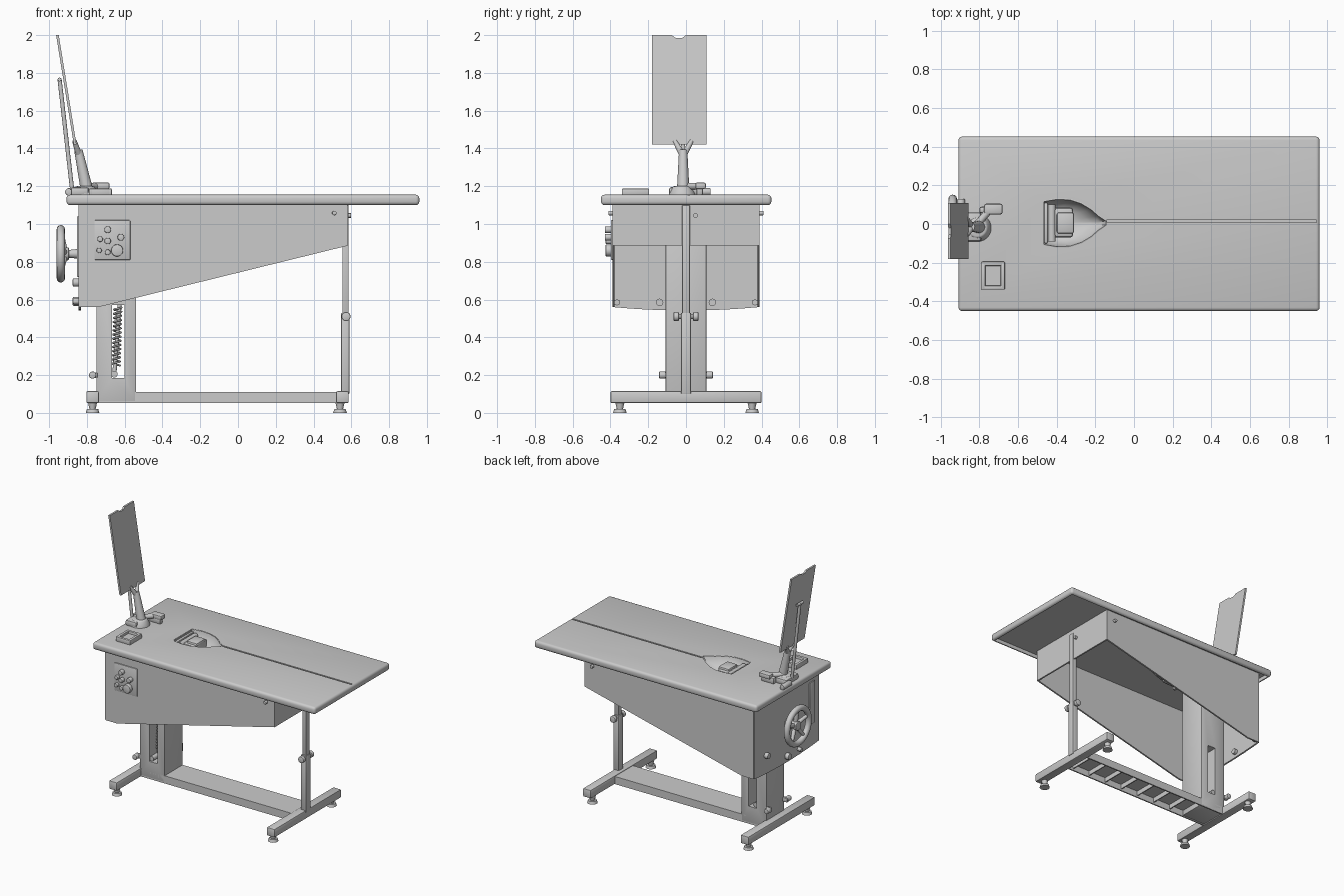
import bpy, bmesh, math
from mathutils import Vector

if "Cube" in bpy.data.objects:
    bpy.data.objects.remove(bpy.data.objects["Cube"])

def finish(name, bm):
    bmesh.ops.recalc_face_normals(bm, faces=bm.faces)
    me = bpy.data.meshes.new(name)
    bm.to_mesh(me)
    bm.free()
    ob = bpy.data.objects.new(name, me)
    bpy.context.collection.objects.link(ob)
    return ob

def bevel(bm, r, seg):
    edges = [e for e in bm.edges if len(e.link_faces) == 2 and e.calc_face_angle() > 0.6]
    bmesh.ops.bevel(bm, geom=edges, offset=r, segments=seg, affect='EDGES', profile=0.5)

def prism(name, pts, axis, a, b, r=0, seg=2):
    """Extrude a 2D outline along x (y,z), y (x,z) or z (x,y)."""
    put = {'x': lambda p, d: (d, p[0], p[1]), 'y': lambda p, d: (p[0], d, p[1]),
           'z': lambda p, d: (p[0], p[1], d)}[axis]
    bm = bmesh.new()
    lo = [bm.verts.new(put(p, a)) for p in pts]
    hi = [bm.verts.new(put(p, b)) for p in pts]
    bm.faces.new(lo)
    bm.faces.new(hi)
    n = len(pts)
    for i in range(n):
        bm.faces.new((lo[i], lo[(i + 1) % n], hi[(i + 1) % n], hi[i]))
    bmesh.ops.recalc_face_normals(bm, faces=bm.faces)
    if r:
        bevel(bm, r, seg)
    return finish(name, bm)

def box(name, x0, x1, y0, y1, z0, z1, r=0, seg=2):
    return prism(name, [(x0, y0), (x1, y0), (x1, y1), (x0, y1)], 'z', z0, z1, r, seg)

def rod(name, p, q, r, r2=None, sides=20, bev=0):
    p, q = Vector(p), Vector(q)
    bm = bmesh.new()
    bmesh.ops.create_cone(bm, cap_ends=True, segments=sides, radius1=r,
                          radius2=r if r2 is None else r2, depth=(q - p).length)
    if bev:
        bevel(bm, bev, 2)
    rot = (q - p).to_track_quat('Z', 'Y').to_matrix().to_4x4()
    bm.transform(rot)
    bmesh.ops.translate(bm, verts=bm.verts, vec=(p + q) / 2)
    return finish(name, bm)

def tube(name, pts, r, cyclic=False):
    cu = bpy.data.curves.new(name, 'CURVE')
    cu.dimensions = '3D'
    cu.bevel_depth, cu.bevel_resolution, cu.use_fill_caps = r, 4, True
    sp = cu.splines.new('POLY')
    sp.points.add(len(pts) - 1)
    for s, p in zip(sp.points, pts):
        s.co = (*p, 1)
    sp.use_cyclic_u = cyclic
    ob = bpy.data.objects.new(name, cu)
    bpy.context.collection.objects.link(ob)
    return ob

cutters = []
def cut(ob, cutter):
    m = ob.modifiers.new('cut', 'BOOLEAN')
    m.operation, m.solver, m.object = 'DIFFERENCE', 'EXACT', cutter
    cutter.hide_render = True
    cutters.append(cutter)

# Table top: hollow below, with long slot and teardrop opening
half = [(-.47, .115), (-.40, .128), (-.33, .125), (-.27, .105), (-.22, .075), (-.18, .04), (-.14, .012)]
CY = 0.005
drop = [(x, CY + w) for x, w in half] + [(x, CY - w) for x, w in reversed(half)]
top = box('table_top', -.908, .96, -.45, .452, 1.10, 1.155, .018, 3)
cut(top, box('cut_underside', -.888, .94, -.43, .432, 1.0, 1.128))
cut(top, prism('cut_opening', drop, 'z', 1.0, 1.3))
cut(top, box('cut_slot', -.16, .945, .008, .020, 1.138, 1.3))

# Bowl lofted from shrinking teardrop rings
bm = bmesh.new()
rings = []
for s, z in ((1.0, 1.153), (.97, 1.135), (.88, 1.105), (.74, 1.08), (.55, 1.062), (.3, 1.055)):
    rings.append([bm.verts.new((-.47 + (x + .47) * s, CY + (y - CY) * s, z)) for x, y in drop])
for a, b in zip(rings, rings[1:]):
    for i in range(len(drop)):
        j = (i + 1) % len(drop)
        bm.faces.new((a[i], a[j], b[j], b[i]))
bm.faces.new(rings[-1])
bowl = finish('bowl', bm)
sol = bowl.modifiers.new('thick', 'SOLIDIFY')
sol.thickness = .006

# Cutter head inside the bowl
box('head_body', -.445, -.315, -.07, .085, 1.06, 1.135, .015)
box('head_cap', -.40, -.31, -.05, .06, 1.12, 1.15, .012)
box('head_rail', -.466, -.445, -.10, .11, 1.06, 1.145, .006)
rod('head_roller', (-.425, -.09, 1.125), (-.425, .10, 1.125), .02)

# Housing: four thin walls, open at the bottom
side = [(-.84, 1.13), (-.84, .56), (-.74, .56), (.58, .885), (.58, 1.13)]
for nm, y in (('front', -.39), ('back', .378)):
    prism('housing_' + nm, side, 'y', y, y + .012)
curve = [(-.385 + .77 * i / 10, .56 - .018 * (1 - (i / 5 - 1) ** 2)) for i in range(11)]
prism('housing_wheel_end', [(.385, 1.13), (-.385, 1.13)] + curve, 'x', -.845, -.832)
box('housing_leg_end', .568, .58, -.385, .385, .885, 1.13)
for s in (-1, 1):
    rod('side_bolt', (.51, .385 * s, 1.058), (.51, .41 * s, 1.058), .012, bev=.003)
    rod('inner_nut', (-.835, .365 * s, .585), (-.81, .365 * s, .585), .017, sides=6)
    rod('inner_nut', (-.835, .14 * s, .585), (-.81, .14 * s, .585), .02, sides=12)
rod('end_bolt', (.575, .05, 1.045), (.597, .05, 1.045), .012)

# Control panel with buttons
box('control_panel', -.76, -.57, -.397, -.385, .81, 1.02, .004)
for x, z, r, d in ((-.69, .97, .018, .035), (-.73, .92, .015, .025), (-.69, .91, .017, .03),
                   (-.62, .93, .018, .035), (-.735, .86, .014, .025), (-.69, .85, .015, .025),
                   (-.64, .86, .032, .03)):
    rod('control_button', (x, -.39, z), (x, -.395 - d, z), r, bev=.004)

# Handwheel and end knobs
wx, wz, n = -.938, .842, 48
tube('wheel_rim', [(wx, .13 * math.cos(2 * math.pi * i / n), wz + .13 * math.sin(2 * math.pi * i / n))
                   for i in range(n)], .022, True)
for i in range(5):
    a = math.pi / 2 + i * 2 * math.pi / 5
    rod('wheel_spoke', (-.915, 0, wz), (wx, .125 * math.cos(a), wz + .125 * math.sin(a)), .017, .012, 12)
rod('wheel_hub', (-.945, 0, wz), (-.895, 0, wz), .034, bev=.006)
rod('wheel_shaft', (-.90, 0, wz), (-.835, 0, wz), .02, .027)
for y, z, r in ((.25, .69, .022), (0, .59, .024), (-.14, .59, .015)):
    rod('end_knob', (-.84, y, z), (-.875, y, z), r, bev=.006)
box('end_scale', -.852, -.84, -.33, -.27, .72, 1.04, .003)

# Column with through slot, and lifting spring inside
col = box('column', -.75, -.54, -.108, .108, .06, 1.13, .004)
cut(col, box('cut_column_slot', -.668, -.60, -.3, .3, .185, .57))
rod('lift_rod', (-.655, -.02, .20), (-.625, -.02, .60), .011)
tube('lift_spring', [(-.645 + .00006 * i + .02 * math.cos(i * .6), -.02 + .022 * math.sin(i * .6), .25 + .0021 * i)
                     for i in range(150)], .005)
rod('lift_pivot', (-.655, -.10, .205), (-.655, .10, .205), .018)
for s in (-1, 1):
    rod('column_bolt', (-.77, .10 * s, .2), (-.77, .142 * s, .2), .019, bev=.004)
    box('column_lug', -.785, -.745, .10 * s - .012, .10 * s + .012, .185, .215, .003)

# Base: open-bottomed channel with ribs
box('base_plate', -.745, .54, -.108, .108, .10, .11)
for y in (-.108, .098):
    box('base_side', -.745, .54, y, y + .01, .052, .105)
for i in range(7):
    x = -.42 + i * .15
    box('base_rib', x, x + .008, -.10, .10, .065, .105)

# Cross feet and levelling pads
for x in (-.77, .553):
    box('cross_foot', x - .033, x + .033, -.40, .40, .052, .115, .007)
    for y in (-.35, .35):
        xp = x if x < 0 else .54
        rod('levelling_stem', (xp, y, .018), (xp, y, .055), .016, .024)
        rod('levelling_pad', (xp, y, 0), (xp, y, .02), .036, .03, 24)

# Telescopic end leg with clamp
box('leg_upper', .553, .586, -.020, .020, .5, 1.10, .003)
box('leg_lower', .546, .59, -.026, .026, .10, .53, .004)
rod('clamp_bar', (.572, -.05, .51), (.572, .05, .51), .014)
for s in (-1, 1):
    rod('clamp_knob', (.572, .038 * s, .51), (.572, .066 * s, .51), .024, bev=.005)

# Tilted panel with notched top, on a forked post
def lean(z):
    return -.862 - (z - 1.42) * .162
panel = prism('tilted_panel', [(-.18, 1.42), (.108, 1.42), (.108, 2.0), (0, 2.0), (-.02, 1.985),
                               (-.055, 1.985), (-.075, 2.0), (-.18, 2.0)], 'x', -.007, .007)
for v in panel.data.vertices:
    v.co.x += lean(v.co.z)
rod('panel_post', (-.80, -.015, 1.18), (-.845, -.015, 1.39), .033, .022)
for s in (-1, 1):
    rod('post_fork', (-.84, -.015, 1.36), (-.866, -.015 + .045 * s, 1.44), .018, .012)
rod('panel_strut', (-.878, -.015, 1.18), (-.945, -.015, 1.77), .011)
rod('strut_pin', (-.945, -.05, 1.765), (-.945, .02, 1.765), .01)
rod('post_base', (-.81, -.02, 1.15), (-.81, -.02, 1.20), .075, .05, 28, .008)
box('post_block', -.885, -.79, -.09, .06, 1.15, 1.195, .012)

# Guide clips beside the post
box('clip_arm', -.80, -.69, .055, .09, 1.15, 1.20, .012)
box('clip_head', -.775, -.68, .05, .105, 1.185, 1.22, .01)
rod('clip_link', (-.81, 0, 1.20), (-.74, .08, 1.20), .018)
rod('edge_clip', (-.895, .03, 1.17), (-.895, .13, 1.17), .02, bev=.005)

# Small square tray on the top
box('tray_base', -.78, -.68, -.33, -.205, 1.15, 1.17)
for x in (-.79, -.69):
    box('tray_side', x, x + .022, -.34, -.195, 1.15, 1.188, .006)
for y in (-.34, -.217):
    box('tray_end', -.785, -.672, y, y + .022, 1.15, 1.188, .006)

# Apply modifiers, drop helpers, smooth rounded parts only
bpy.ops.object.select_all(action='SELECT')
bpy.context.view_layer.objects.active = top
bpy.ops.object.convert(target='MESH')
for c in cutters:
    bpy.data.objects.remove(c)
bpy.ops.object.select_all(action='SELECT')
bpy.context.view_layer.objects.active = top
bpy.ops.object.shade_smooth_by_angle(angle=math.radians(35))
